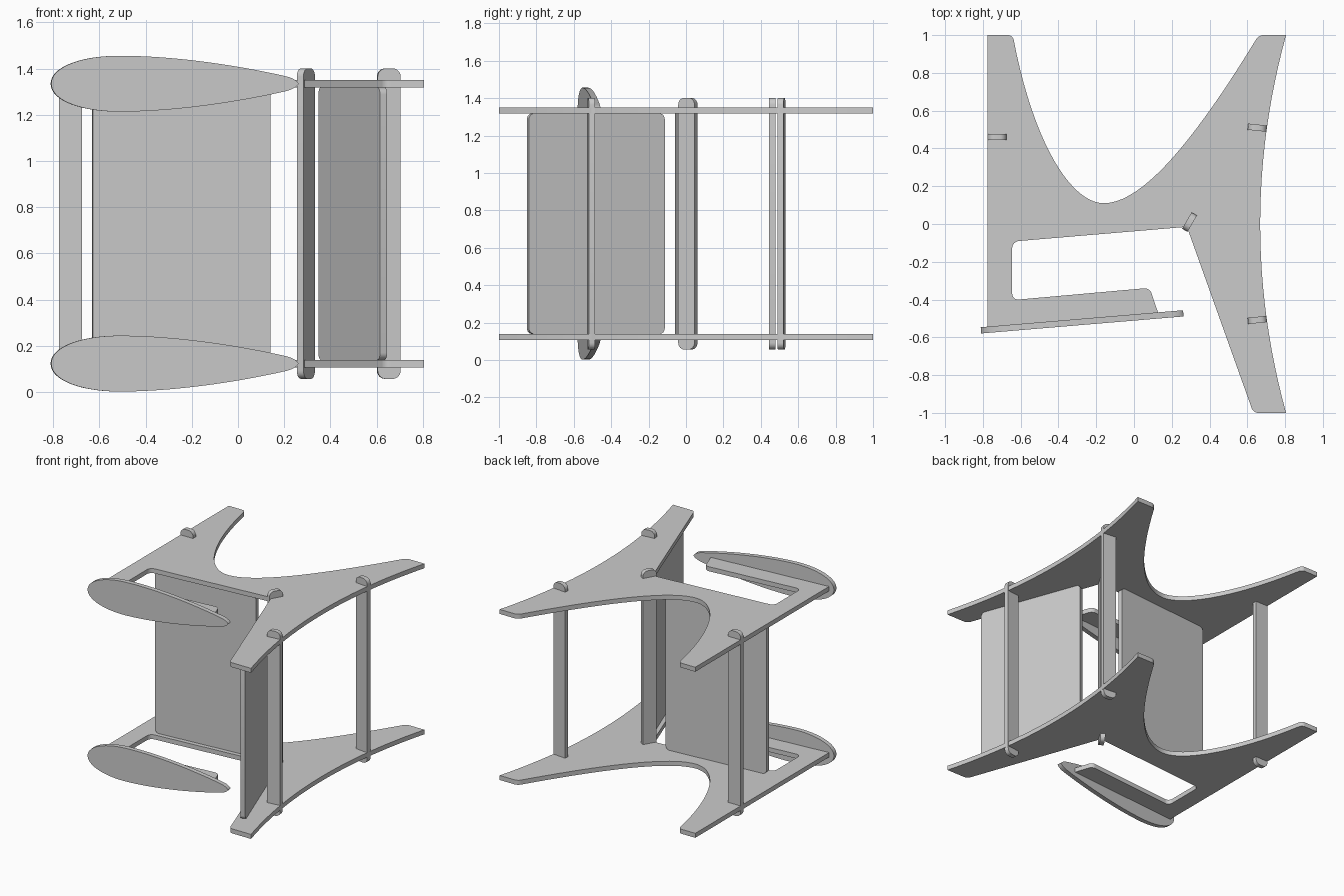
import bpy, bmesh, math
from mathutils import Matrix, Vector

if "Cube" in bpy.data.objects:
    bpy.data.objects.remove(bpy.data.objects["Cube"])

T = 0.033            # sheet thickness
MID = 0.7285         # mid height of the model
SIDE = 0.606         # distance from mid height to each side frame


def bezier(a, b, c, d, n=20):
    a, b, c, d = map(Vector, (a, b, c, d))
    out = []
    for i in range(n + 1):
        t = i / n
        s = 1 - t
        out.append(tuple(a * s**3 + b * 3 * s * s * t + c * 3 * s * t * t + d * t**3))
    return out


def rounded(pts):
    """Outline from (x, y) or (x, y, corner radius) points."""
    out = []
    for i, p in enumerate(pts):
        if len(p) == 2:
            out.append(p)
            continue
        c = Vector(p[:2])
        a = Vector(pts[i - 1][:2]) - c
        b = Vector(pts[(i + 1) % len(pts)][:2]) - c
        a, b = c + a.normalized() * p[2], c + b.normalized() * p[2]
        k = 0.55
        out += bezier(a, a.lerp(c, k), b.lerp(c, k), b, 6)
    return out


def sheet(name, pts, matrix):
    """Flat sheet cut to an outline, thickness centred on local z."""
    bm = bmesh.new()
    face = bm.faces.new([bm.verts.new((x, y, -T / 2)) for x, y in pts])
    ext = bmesh.ops.extrude_face_region(bm, geom=[face])
    bmesh.ops.translate(bm, vec=(0, 0, T),
                        verts=[v for v in ext["geom"] if isinstance(v, bmesh.types.BMVert)])
    bmesh.ops.recalc_face_normals(bm, faces=bm.faces)
    me = bpy.data.meshes.new(name)
    bm.to_mesh(me)
    bm.free()
    ob = bpy.data.objects.new(name, me)
    ob.matrix_world = matrix
    bpy.context.collection.objects.link(ob)
    return ob


def cut(ob, boxes):
    """Cut boxes given as (matrix, size) through a sheet."""
    bm = bmesh.new()
    for m, size in boxes:
        bmesh.ops.create_cube(bm, size=1, matrix=m @ Matrix.Diagonal((*size, 1)))
    me = bpy.data.meshes.new("slot_cutter")
    bm.to_mesh(me)
    bm.free()
    cutter = bpy.data.objects.new("slot_cutter", me)
    cutter.hide_render = True
    bpy.context.collection.objects.link(cutter)
    mod = ob.modifiers.new("slots", "BOOLEAN")
    mod.operation, mod.solver, mod.object = "DIFFERENCE", "EXACT", cutter
    bpy.context.view_layer.objects.active = ob
    bpy.ops.object.modifier_apply(modifier=mod.name)
    bpy.data.objects.remove(cutter)


def upright(x, y, z, deg):
    """Stand a sheet up: local x along the plan angle, local y up."""
    return (Matrix.Translation((x, y, z)) @ Matrix.Rotation(math.radians(deg), 4, "Z")
            @ Matrix.Rotation(math.pi / 2, 4, "X"))


def rect(w, h, r):
    return rounded([(-w/2, -h/2, r), (w/2, -h/2, r), (w/2, h/2, r), (-w/2, h/2, r)])


PANELS = {"backrest_panel": (-0.245, -0.011, 4.8), "seat_panel": (0.497, -0.482, -69.8)}

# Side frame outline, seen from above
inner = (bezier((-0.637, 0.975), (-0.53, 0.42), (-0.33, 0.11), (-0.16, 0.11))
         + bezier((-0.16, 0.11), (0.05, 0.11), (0.33, 0.46), (0.645, 0.975))[1:])
outer = [(0.668 + 0.137 * (i / 12) ** 2, i / 12) for i in range(12, -13, -1)]
frame = rounded([(-0.775, 1.0), (-0.645, 1.0, 0.022)] + inner
                + [(0.66, 1.0, 0.025)] + outer
                + [(0.632, -1.0, 0.025), (0.28, -0.015, 0.02), (-0.645, -0.093, 0.035),
                   (-0.645, -0.403, 0.035), (0.083, -0.338, 0.03), (0.127, -0.468),
                   (-0.775, -0.544)])

# Arm outline, one half mirrored
half = (bezier((-0.537, 0), (-0.537, 0.075), (-0.40, 0.121), (-0.24, 0.121))
        + bezier((-0.24, 0.121), (0.0, 0.121), (0.27, 0.08), (0.475, 0.034))[1:]
        + bezier((0.475, 0.034), (0.51, 0.027), (0.53, 0.014), (0.538, 0), 8)[1:])
arm = half + [(x, -y) for x, y in half[-2:0:-1]]

parts = []
for tag, s in (("lower", -1), ("upper", 1)):
    z = MID + s * SIDE
    side = sheet(f"{tag}_side_frame", frame, Matrix.Translation((0, 0, z)))
    # Slots where the panels join the side frame
    boxes = []
    for x, y, deg in PANELS.values():
        base = Matrix.Translation((x, y, 0)) @ Matrix.Rotation(math.radians(deg), 4, "Z")
        for u, w in ((-0.253, 0.14), (-0.15, 0.008), (0, 0.04), (0.15, 0.008), (0.253, 0.14)):
            boxes.append((base @ Matrix.Translation((u, 0, 0)), (w, T, 0.2)))
    cut(side, boxes)
    # Armrest with the narrow gaps at its tab ends
    rest = sheet(f"{tag}_armrest", arm, upright(-0.275, -0.518, z, 4.8))
    cut(rest, [(Matrix.Translation((u, 0, 0)), (0.012, 0.035, 0.2))
               for u in (-0.28, -0.152, -0.116, 0.185, 0.221, 0.355)])
    parts += [side, rest]

# Seat and backrest panels between the side frames
for name, (x, y, deg) in PANELS.items():
    parts.append(sheet(name, rect(0.773, 2 * SIDE - T, 0.03), upright(x, y, MID, deg)))

# Cross bars with rounded ends passing through both frames
for name, x, y, deg in (("top_cross_bar", -0.725, 0.461, 0), ("rear_cross_bar", 0.653, 0.51, -6),
                        ("front_cross_bar", 0.653, -0.508, 6), ("middle_cross_bar", 0.294, 0.01, 60)):
    parts.append(sheet(name, rect(0.1, 1.345, 0.036), upright(x, y, MID, deg)))

# Smooth curved edges, keep corners sharp
bpy.ops.object.select_all(action="DESELECT")
for ob in parts:
    ob.select_set(True)
bpy.context.view_layer.objects.active = parts[0]
bpy.ops.object.shade_smooth_by_angle(angle=math.radians(30))
